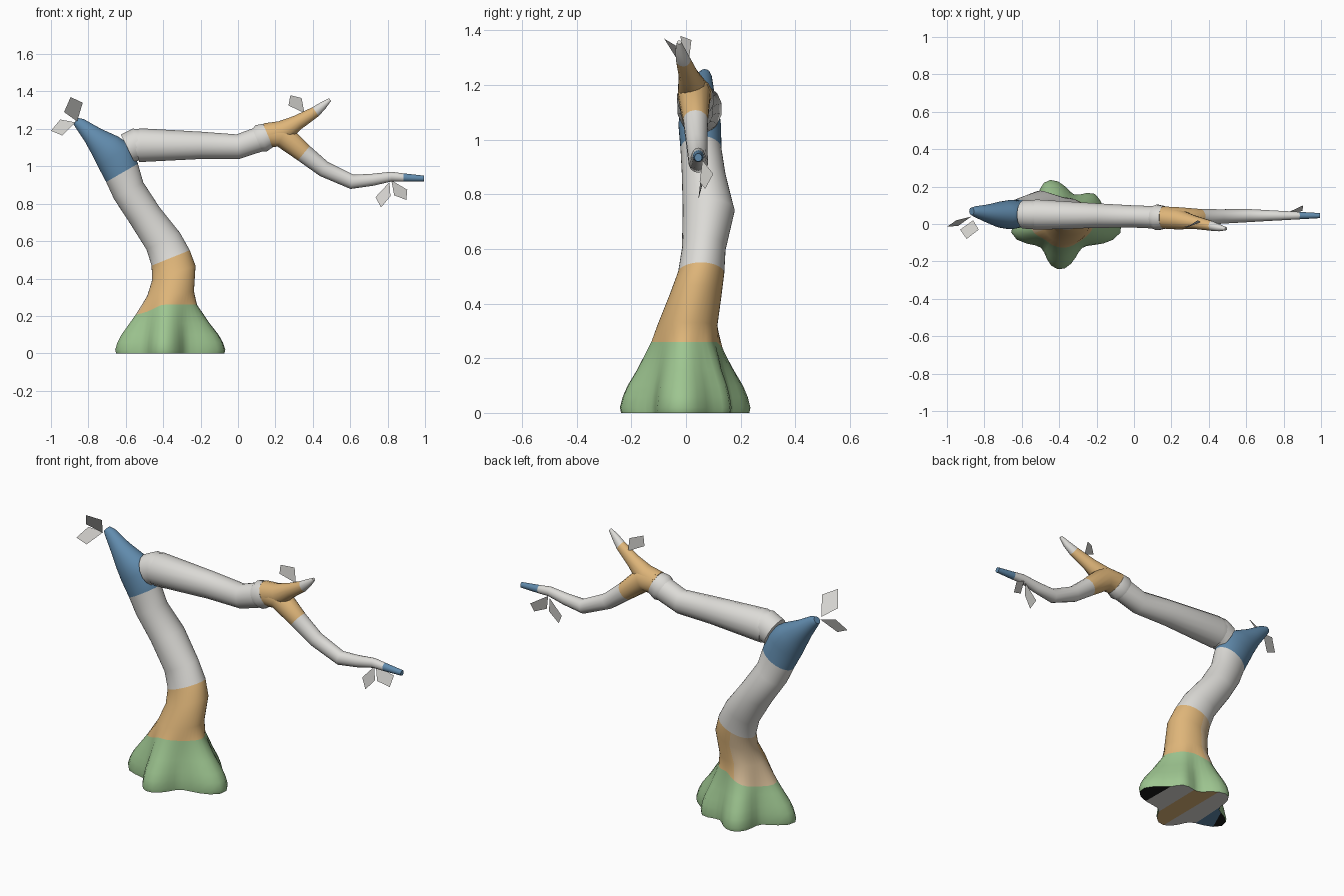
import bpy
import bmesh
from math import sin, cos, atan2, radians, pi, exp
from mathutils import Vector

cube = bpy.data.objects.get("Cube")
if cube:
    bpy.data.objects.remove(cube, do_unlink=True)


def make_material(name, rgb):
    mat = bpy.data.materials.new(name)
    mat.use_nodes = True
    color = (*rgb, 1.0)
    mat.diffuse_color = color
    mat.node_tree.nodes["Principled BSDF"].inputs["Base Color"].default_value = color
    return mat


GREEN = make_material("moss green", (0.34, 0.56, 0.28))
ORANGE = make_material("warm ochre", (0.73, 0.46, 0.19))
TAN = make_material("pale tan", (0.70, 0.52, 0.32))
WHITE = make_material("pale bark", (0.72, 0.71, 0.68))
BLUE = make_material("slate blue", (0.12, 0.26, 0.42))
BLACK = make_material("hollow black", (0.01, 0.01, 0.01))


def finish(name, bm, materials, angle=50):
    """Turn a bmesh into a shaded object."""
    mesh = bpy.data.meshes.new(name)
    bm.to_mesh(mesh)
    bm.free()
    for mat in materials:
        mesh.materials.append(mat)
    obj = bpy.data.objects.new(name, mesh)
    bpy.context.collection.objects.link(obj)
    bpy.ops.object.select_all(action="DESELECT")
    obj.select_set(True)
    bpy.context.view_layer.objects.active = obj
    bpy.ops.object.shade_smooth_by_angle(angle=radians(angle))
    return obj


def bridge(bm, low, high, slot):
    """Join two rings with quads, asking slot(angle) for the material."""
    n = len(low)
    for i in range(n):
        j = (i + 1) % n
        face = bm.faces.new((low[i], low[j], high[j], high[i]))
        face.material_index = slot(2 * pi * (i + 0.5) / n)


def ellipse_ring(bm, x, y, z, wide, deep, tilt, n):
    """Ring whose wide axis leans by tilt in the xz plane."""
    axis = Vector((cos(tilt), 0, sin(tilt)))
    ring = []
    for i in range(n):
        a = 2 * pi * i / n
        ring.append(bm.verts.new(Vector((x, y, z)) + axis * wide * cos(a)
                                 + Vector((0, deep * sin(a), 0))))
    return ring


# Root flare: rounded lobes pushed out around the trunk
LOBES = [(-98, 0.11, 30), (112, 0.115, 30), (45, 0.08, 19), (-4, 0.17, 30), (188, 0.155, 26)]


def flare_radius(a):
    r = 0.135
    for angle, push, width in LOBES:
        d = a - radians(angle)
        d = atan2(sin(d), cos(d))
        r += push * exp(-(d / radians(width)) ** 2)
    return r


def flare_ring(bm, z, spread, dip, n):
    """Lobed ring; dip lowers and widens it on the back right side."""
    ring = []
    for i in range(n):
        a = 2 * pi * i / n
        drop = dip * max(0, cos(a - radians(165)))
        s = spread + drop * 3.5
        r = flare_radius(a) * s
        x = r * cos(a) + 0.128 * cos(a) * (1 - s)
        y = r * sin(a) + 0.11 * sin(a) * (1 - s)
        ring.append(bm.verts.new((x - 0.37, y, z - drop)))
    return ring


# Trunk: material slots are green, ochre, tan, bark, blue, black
SIDES = 40
bm = bmesh.new()
rings = [flare_ring(bm, z, s, dip, SIDES) for z, s, dip in
         ((0, 0.97, 0), (0.02, 1, 0), (0.06, 0.92, 0), (0.1, 0.79, 0),
          (0.16, 0.52, 0), (0.26, 0.13, 0.06))]
slots = [0] * 5
# x, y, z, width, depth, tilt, slot below the ring
TRUNK = [
    (-0.36, 0.005, 0.32, 0.125, 0.11, 5, 1),
    (-0.343, 0.035, 0.43, 0.122, 0.095, 18, 1),
    (-0.36, 0.055, 0.51, 0.11, 0.085, 22, 1),
    (-0.40, 0.065, 0.60, 0.10, 0.08, 27, 3),
    (-0.50, 0.083, 0.74, 0.09, 0.095, 28, 3),
    (-0.585, 0.065, 0.87, 0.09, 0.08, 30, 3),
    (-0.62, 0.055, 0.965, 0.098, 0.075, 30, 3),
    (-0.66, 0.05, 1.055, 0.105, 0.078, 32, 4),
    (-0.71, 0.05, 1.11, 0.085, 0.07, 35, 4),
    (-0.775, 0.055, 1.165, 0.055, 0.05, 40, 4),
    (-0.845, 0.065, 1.228, 0.032, 0.03, 48, 4),
    (-0.868, 0.068, 1.243, 0.02, 0.02, 50, 4),
]
for x, y, z, wide, deep, tilt, slot in TRUNK:
    rings.append(ellipse_ring(bm, x, y, z, wide, deep, radians(tilt), SIDES))
    slots.append(slot)


def trunk_slot(slot):
    def pick(a):
        back_patch = slot == 1 and radians(95) < a < radians(200)
        return 2 if back_patch else slot
    return pick


for low, high, slot in zip(rings, rings[1:], slots):
    bridge(bm, low, high, trunk_slot(slot))
bm.faces.new(rings[-1]).material_index = 4

# Underside: strips running front to back, coloured by their place along x
STRIPES = [(-0.60, 5), (-0.52, 4), (-0.42, 3), (-0.28, 1), (-0.18, 3), (0, 5)]
bottom = rings[0]
for k in range(SIDES // 2):
    loop = [bottom[k], bottom[k + 1], bottom[-k - 1], bottom[-k]]
    face = bm.faces.new(list(dict.fromkeys(loop)))
    middle = face.calc_center_median().x
    face.material_index = next(slot for limit, slot in STRIPES if middle < limit)
bmesh.ops.recalc_face_normals(bm, faces=bm.faces)
finish("trunk", bm, [GREEN, ORANGE, TAN, WHITE, BLUE, BLACK])


def branch(name, rows, materials, sides=14):
    """Tube along rows of x, y, z, radius, slot; rings square to the path."""
    bm = bmesh.new()
    rings = []
    for i, (x, y, z, r, slot) in enumerate(rows):
        before, after = rows[max(i - 1, 0)], rows[min(i + 1, len(rows) - 1)]
        tilt = atan2(after[2] - before[2], after[0] - before[0]) + pi / 2
        rings.append(ellipse_ring(bm, x, y, z, r, r * 0.92, tilt, sides))
        if i:
            bridge(bm, rings[-2], rings[-1], lambda a: slot)
    bm.faces.new(rings[0]).material_index = rows[1][4]
    bm.faces.new(rings[-1]).material_index = rows[-1][4]
    bmesh.ops.recalc_face_normals(bm, faces=bm.faces)
    return finish(name, bm, materials)


# Collar, main limb and outer collar
branch("inner_collar", [
    (-0.59, 0.05, 1.095, 0.083, 0), (-0.545, 0.05, 1.117, 0.086, 0),
    (-0.49, 0.05, 1.115, 0.08, 0)], [WHITE])
branch("main_limb", [
    (-0.55, 0.05, 1.105, 0.085, 0), (-0.52, 0.05, 1.113, 0.09, 0),
    (-0.2, 0.045, 1.112, 0.073, 0), (0.0, 0.04, 1.105, 0.066, 0),
    (0.13, 0.035, 1.15, 0.067, 0)], [WHITE])
branch("outer_collar", [
    (0.09, 0.035, 1.135, 0.06, 0), (0.125, 0.035, 1.15, 0.076, 0),
    (0.16, 0.035, 1.165, 0.068, 0)], [WHITE])

# Forked end: a short upper twig and a long drooping twig
branch("upper_twig", [
    (0.15, 0.035, 1.165, 0.066, 0), (0.24, 0.025, 1.185, 0.06, 0),
    (0.32, 0.01, 1.235, 0.04, 0), (0.415, -0.01, 1.292, 0.029, 0),
    (0.455, -0.02, 1.325, 0.021, 1), (0.492, -0.025, 1.357, 0.009, 1)], [ORANGE, WHITE])
branch("lower_twig", [
    (0.15, 0.035, 1.165, 0.066, 0), (0.24, 0.03, 1.165, 0.066, 0),
    (0.352, 0.035, 1.07, 0.05, 0), (0.46, 0.04, 0.985, 0.043, 1),
    (0.61, 0.045, 0.917, 0.039, 1), (0.72, 0.045, 0.928, 0.032, 1),
    (0.82, 0.045, 0.945, 0.026, 1), (0.885, 0.045, 0.94, 0.022, 1),
    (0.995, 0.045, 0.935, 0.015, 2)], [ORANGE, WHITE, BLUE])


def leaf(name, corners):
    """Single flat kite-shaped leaf."""
    bm = bmesh.new()
    bm.faces.new([bm.verts.new(c) for c in corners])
    finish(name, bm, [WHITE])


leaf("tip_leaf_upper", [(-0.86, 0.02, 1.24), (-0.93, -0.03, 1.29),
                        (-0.895, -0.08, 1.37), (-0.83, -0.03, 1.34)])
leaf("tip_leaf_lower", [(-0.87, 0.04, 1.235), (-0.95, 0.02, 1.25),
                        (-1.0, -0.015, 1.19), (-0.94, -0.01, 1.165)])
leaf("fork_leaf", [(0.355, 0.01, 1.285), (0.27, -0.015, 1.325),
                   (0.28, -0.02, 1.38), (0.34, 0.02, 1.365)])
leaf("droop_leaf_inner", [(0.81, 0.06, 0.915), (0.735, 0.06, 0.835),
                          (0.765, 0.045, 0.78), (0.815, 0.06, 0.84)])
leaf("droop_leaf_outer", [(0.82, 0.06, 0.925), (0.835, 0.05, 0.845),
                          (0.90, 0.07, 0.82), (0.905, 0.10, 0.875)])
